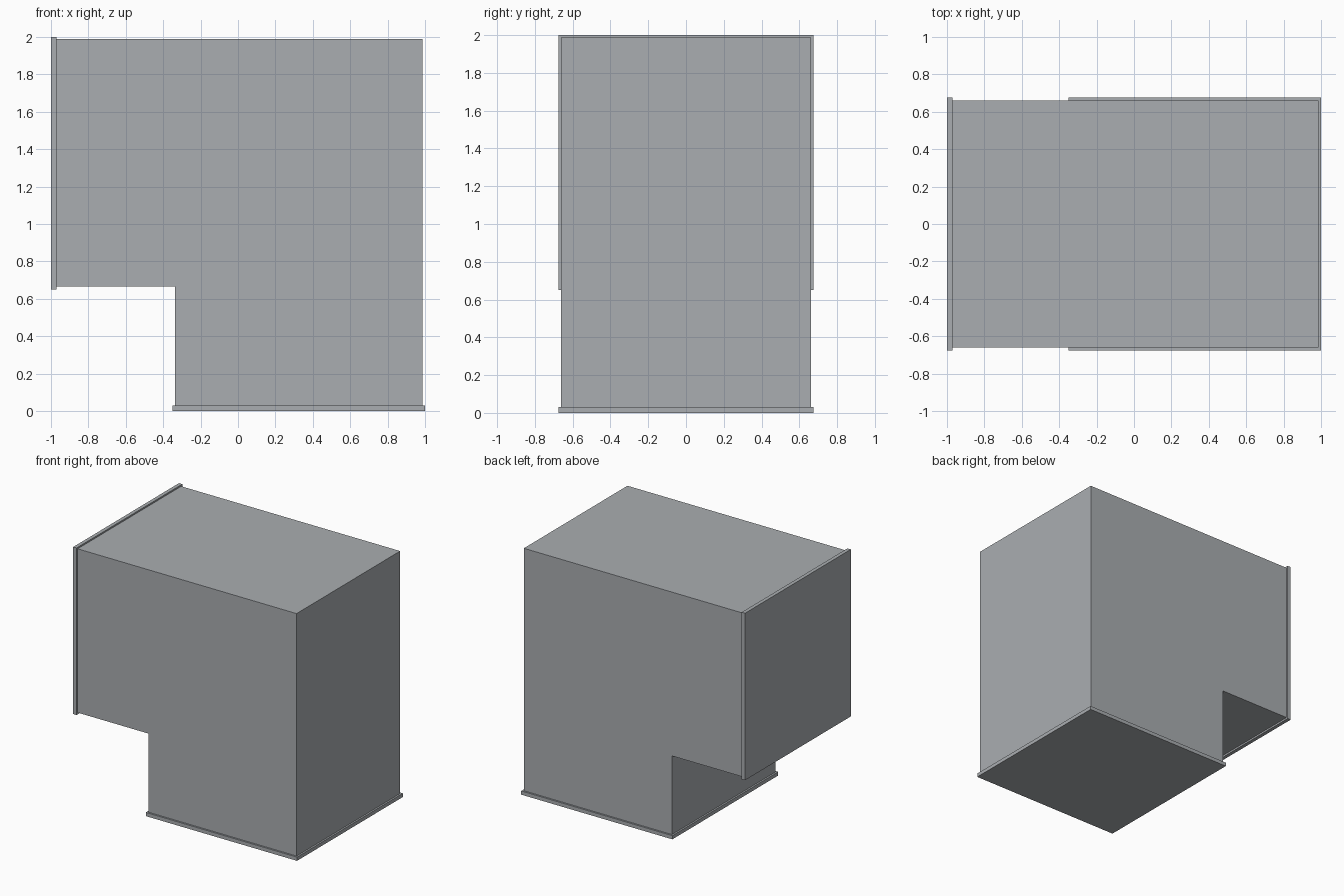
import bpy, bmesh

if "Cube" in bpy.data.objects:
    bpy.data.objects.remove(bpy.data.objects["Cube"])

metal = bpy.data.materials.new("galvanised grey")
metal.diffuse_color = (0.40, 0.42, 0.44, 1.0)
metal.use_nodes = True
metal.node_tree.nodes["Principled BSDF"].inputs["Base Color"].default_value = metal.diffuse_color


def extrude_profile(name, profile, half_depth):
    """Extrude an x-z outline symmetrically along y."""
    bm = bmesh.new()
    face = bm.faces.new([bm.verts.new((x, -half_depth, z)) for x, z in profile])
    side = bmesh.ops.extrude_face_region(bm, geom=[face])
    moved = [g for g in side["geom"] if isinstance(g, bmesh.types.BMVert)]
    bmesh.ops.translate(bm, verts=moved, vec=(0, 2 * half_depth, 0))
    bmesh.ops.recalc_face_normals(bm, faces=bm.faces)
    mesh = bpy.data.meshes.new(name)
    bm.to_mesh(mesh)
    bm.free()
    mesh.materials.append(metal)
    obj = bpy.data.objects.new(name, mesh)
    bpy.context.collection.objects.link(obj)
    return obj


def rect(x0, x1, z0, z1):
    return [(x0, z0), (x1, z0), (x1, z1), (x0, z1)]


# Square elbow duct
extrude_profile("duct_elbow", [
    (-0.97, 0.665), (-0.337, 0.665), (-0.337, 0.03),
    (0.986, 0.03), (0.986, 1.988), (-0.97, 1.988)], 0.661)

# End flanges, one on each opening
extrude_profile("side_flange", rect(-1.0, -0.97, 0.651, 2.0), 0.675)
extrude_profile("bottom_flange", rect(-0.351, 1.0, 0.0, 0.03), 0.675)
